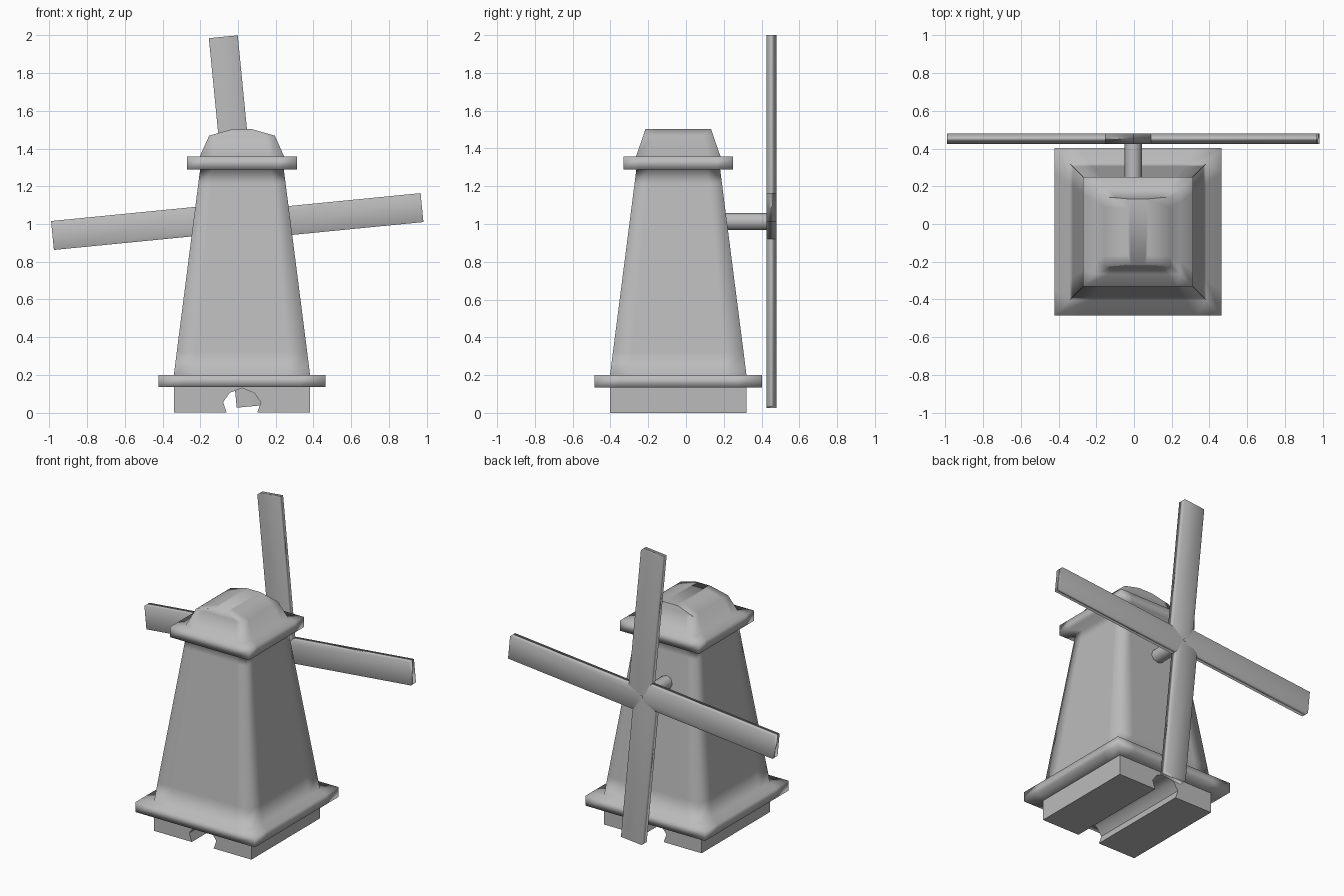
import bpy, bmesh, math

cube = bpy.data.objects.get("Cube")
if cube:
    bpy.data.objects.remove(cube, do_unlink=True)

CX, CY = 0.021, -0.041         # tower axis
HUB_X, HUB_Z = -0.004, 1.013   # sail axis
TONE = (0.5, 0.5, 0.5, 1)

gray = bpy.data.materials.new("plain_gray")
gray.use_nodes = True
gray.diffuse_color = TONE
for node in gray.node_tree.nodes:
    if node.type == 'BSDF_PRINCIPLED':
        node.inputs["Base Color"].default_value = TONE


def finish(name, bm, angle=180):
    bmesh.ops.recalc_face_normals(bm, faces=bm.faces)
    mesh = bpy.data.meshes.new(name)
    bm.to_mesh(mesh)
    bm.free()
    mesh.materials.append(gray)
    obj = bpy.data.objects.new(name, mesh)
    bpy.context.collection.objects.link(obj)
    bpy.ops.object.select_all(action='DESELECT')
    obj.select_set(True)
    bpy.context.view_layer.objects.active = obj
    bpy.ops.object.shade_smooth_by_angle(angle=math.radians(angle))
    return obj


def loft(name, rings):
    """Stack rectangular rings (half x, half y, z), with loops beside each corner."""
    bm = bmesh.new()
    loops = []
    for half_x, half_y, z in rings:
        loop = []
        for c, s in [(1, 0), (0, 1), (-1, 0), (0, -1)]:
            for t in (-1, -0.7, 0.7):
                loop.append(bm.verts.new((CX + half_x * (c - t * s),
                                          CY + half_y * (s + t * c), z)))
        loops.append(loop)
    for low, high in zip(loops, loops[1:]):
        n = len(low)
        for i in range(n):
            j = (i + 1) % n
            bm.faces.new((low[i], low[j], high[j], high[i]))
    bm.faces.new(loops[0])
    bm.faces.new(loops[-1])
    return finish(name, bm)


def prism(name, points, y0, y1, angle=180):
    """Extrude an xz outline along y."""
    bm = bmesh.new()
    a = [bm.verts.new((x, y0, z)) for x, z in points]
    b = [bm.verts.new((x, y1, z)) for x, z in points]
    bm.faces.new(a)
    bm.faces.new(b)
    for i in range(len(a)):
        j = (i + 1) % len(a)
        bm.faces.new((a[i], a[j], b[j], b[i]))
    return finish(name, bm, angle)


# Tower: lower ledge, tapered walls, upper ledge and arched roof
square = [(0.34, 0.135), (0.443, 0.135), (0.443, 0.2), (0.361, 0.2), (0.346, 0.32),
          (0.232, 1.21), (0.222, 1.288), (0.291, 1.288), (0.291, 1.357), (0.224, 1.357)]
roof = [(0.174, 0.185, 1.468), (0.052, 0.174, 1.503)]
tower = loft("tower_and_roof", [(h, h, z) for h, z in square] + roof)

# Crisp edge along the top of the roof's back end
edge_flags = tower.data.attributes.get("sharp_edge")
if edge_flags is None:
    edge_flags = tower.data.attributes.new("sharp_edge", 'BOOLEAN', 'EDGE')
for edge in tower.data.edges:
    ends = [tower.data.vertices[v].co for v in edge.vertices]
    if all(p.z > 1.46 and p.y > 0.12 for p in ends):
        edge_flags.data[edge.index].value = True

# Base with a tunnel from front to back
side = [(0.361, 0.137), (0.361, 0), (0.081, 0), (0.1, 0.055), (0.065, 0.105), (0, 0.13)]
outline = [(CX - x, z) for x, z in side] + [(CX + x, z) for x, z in side[-2::-1]]
prism("base", outline, CY - 0.362, CY + 0.362, angle=50)

# Sail shaft
bm = bmesh.new()
bmesh.ops.create_cone(bm, cap_ends=True, segments=8, radius1=0.046, radius2=0.046, depth=0.32)
shaft = finish("sail_shaft", bm, angle=60)
shaft.rotation_euler.x = math.pi / 2
shaft.location = (HUB_X, 0.305, HUB_Z)

# Four sails, set off-centre like a pinwheel and narrowed at the hub
blade = [(0, -0.02), (0.05, -0.099), (0.982, -0.099),
         (0.982, 0.055), (0.11, 0.055), (0.02, 0.02)]
for k in range(4):
    sail = prism(f"sail_{k + 1}", blade, 0.425, 0.479)
    sail.location = (HUB_X, 0, HUB_Z)
    sail.rotation_euler.y = -math.radians(5.6 + 90 * k)
    # Keep the broad faces flat and let only the thin edges look rounded
    sail.modifiers.new("edge_softening", 'WEIGHTED_NORMAL')
